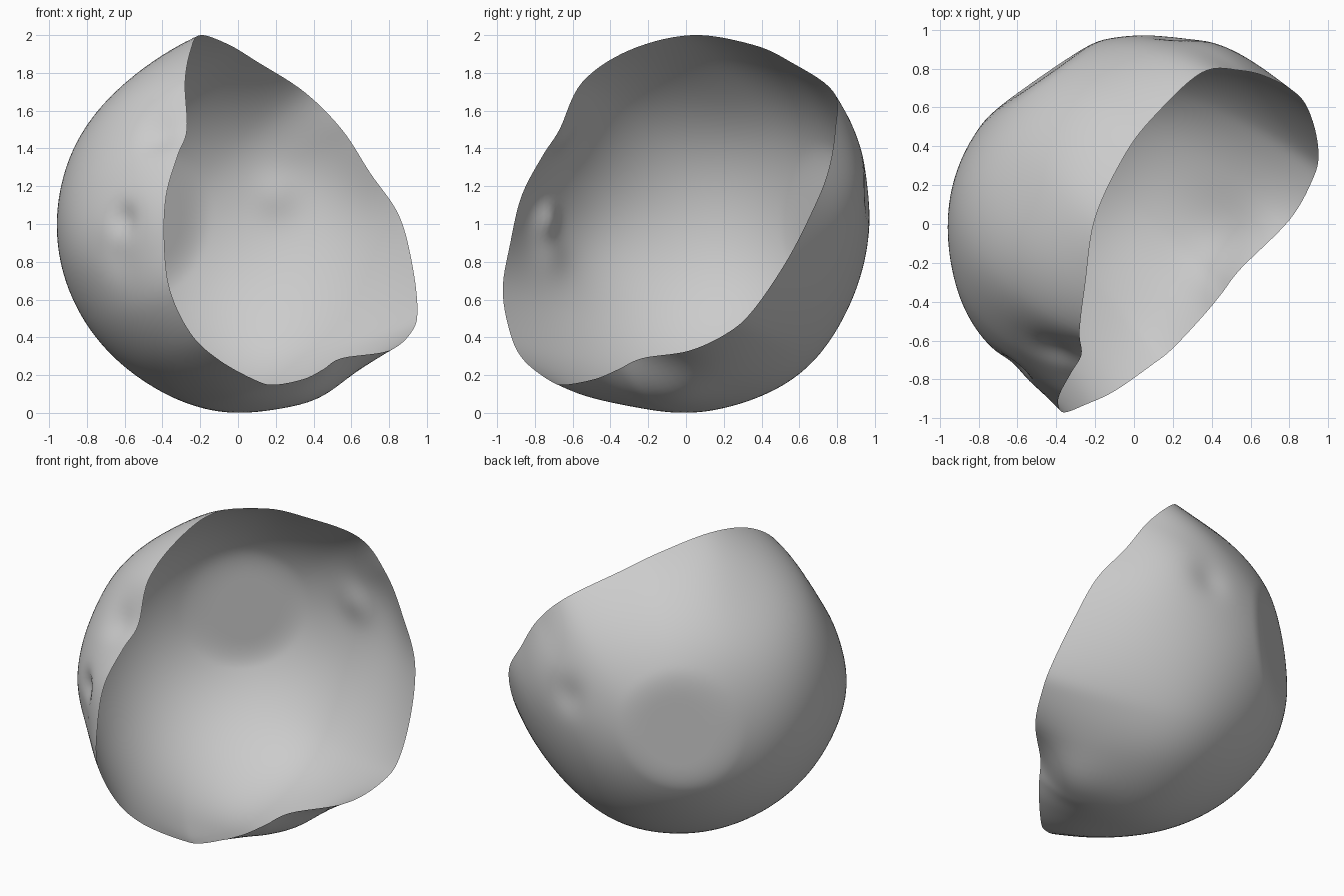
import bpy
import bmesh
import math
from mathutils import Vector

default_cube = bpy.data.objects.get("Cube")
if default_cube:
    bpy.data.objects.remove(default_cube, do_unlink=True)

CENTRE = Vector((0, 0, 1))
BODY_RADIUS = 0.96
RINGS = 56
STEPS_PER_POINT = 7

# Wavy rim of the opening, listed once around
RIM = [Vector(p) - CENTRE for p in (
    (-.2, .03, 2), (-.25, -.3, 1.92), (-.28, -.55, 1.75), (-.27, -.67, 1.5),
    (-.32, -.76, 1.36), (-.38, -.87, 1.15), (-.39, -.93, .9), (-.36, -.97, .65),
    (-.25, -.93, .42), (-.1, -.86, .28), (.1, -.72, .17), (.2, -.64, .15),
    (.35, -.48, .18), (.45, -.36, .23), (.55, -.23, .29), (.8, .02, .33),
    (.92, .23, .43), (.95, .36, .55), (.92, .53, .8), (.85, .66, 1.05),
    (.7, .75, 1.27), (.55, .79, 1.5), (.35, .78, 1.7), (.1, .55, 1.86),
    (-.05, .35, 1.95))]

# Deepest point of the shell, opposite the opening
POLE = Vector((-.67, .63, -.4)).normalized()

# Flattened round patch on the back
FLAT_DIRECTION = Vector((-.57, .82, .03)).normalized()
FLAT_DISTANCE = 0.89

# Soft swellings (positive height) and dents (negative): direction, height, width
BUMPS = [(Vector(d).normalized(), height, width) for d, height, width in (
    # front dents
    ((-.6, -.74, .02), -.05, .09),
    ((-.62, -.7, -.15), -.02, .12),
    ((-.42, -.7, .5), -.04, .13),
    ((-.85, -.5, -.1), .02, .3),
    # back
    ((.2, .92, .15), -.025, .12),
    ((.45, .88, .25), .045, .35),
    ((-.7, .65, .1), -.03, .4),
    ((-.6, .2, .75), -.02, .35),
    # underside
    ((0, .05, -1), .035, .4),
    ((.45, -.1, -.88), .07, .25),
    ((.1, -.5, -.86), .02, .25),
    ((.1, .6, -.8), .03, .35),
)]


def spline_point(points, index, f):
    """Closed smooth curve through the points."""
    a, b, c, d = (points[(index + k) % len(points)] for k in (-1, 0, 1, 2))
    return 0.5 * (2 * b + (c - a) * f + (2 * a - 5 * b + 4 * c - d) * f ** 2
                  + (3 * b - a - 3 * c + d) * f ** 3)


def soft_min(a, b, k=0.03):
    h = max(k - abs(a - b), 0) / k
    return min(a, b) - h * h * k / 4


def shell_point(rim_point, t):
    """Point at fraction t of the way from the pole to the rim."""
    direction = POLE.slerp(rim_point.normalized(), t)
    radius = BODY_RADIUS + (rim_point.length - BODY_RADIUS) * t ** 5
    fade = 1 - t ** 12
    for centre, height, width in BUMPS:
        gap = (direction - centre).length
        radius += fade * height * math.exp(-(gap / width) ** 2)
    facing = direction.dot(FLAT_DIRECTION)
    if facing > 0.7:
        radius = soft_min(radius, FLAT_DISTANCE / facing)
    return CENTRE + direction * radius


# Grey shell material
grey = bpy.data.materials.new("shell_grey")
grey.use_nodes = True
colour = (0.6, 0.6, 0.6, 1)
grey.diffuse_color = colour
grey.node_tree.nodes["Principled BSDF"].inputs["Base Color"].default_value = colour

# Open shell: rings growing from the pole out to the rim
rim = [spline_point(RIM, i, s / STEPS_PER_POINT)
       for i in range(len(RIM)) for s in range(STEPS_PER_POINT)]
bm = bmesh.new()
pole = bm.verts.new(shell_point(rim[0], 0))
rings = [[bm.verts.new(shell_point(p, r / RINGS)) for p in rim]
         for r in range(1, RINGS + 1)]
for i in range(len(rim)):
    j = (i + 1) % len(rim)
    bm.faces.new((pole, rings[0][i], rings[0][j]))
    for inner, outer in zip(rings, rings[1:]):
        bm.faces.new((inner[i], outer[i], outer[j], inner[j]))

# Face the outside outward
bm.normal_update()
if pole.normal.dot(POLE) < 0:
    bmesh.ops.reverse_faces(bm, faces=bm.faces[:])
for face in bm.faces:
    face.smooth = True

mesh = bpy.data.meshes.new("open_shell")
bm.to_mesh(mesh)
bm.free()
mesh.materials.append(grey)
shell = bpy.data.objects.new("open_shell", mesh)
bpy.context.scene.collection.objects.link(shell)
